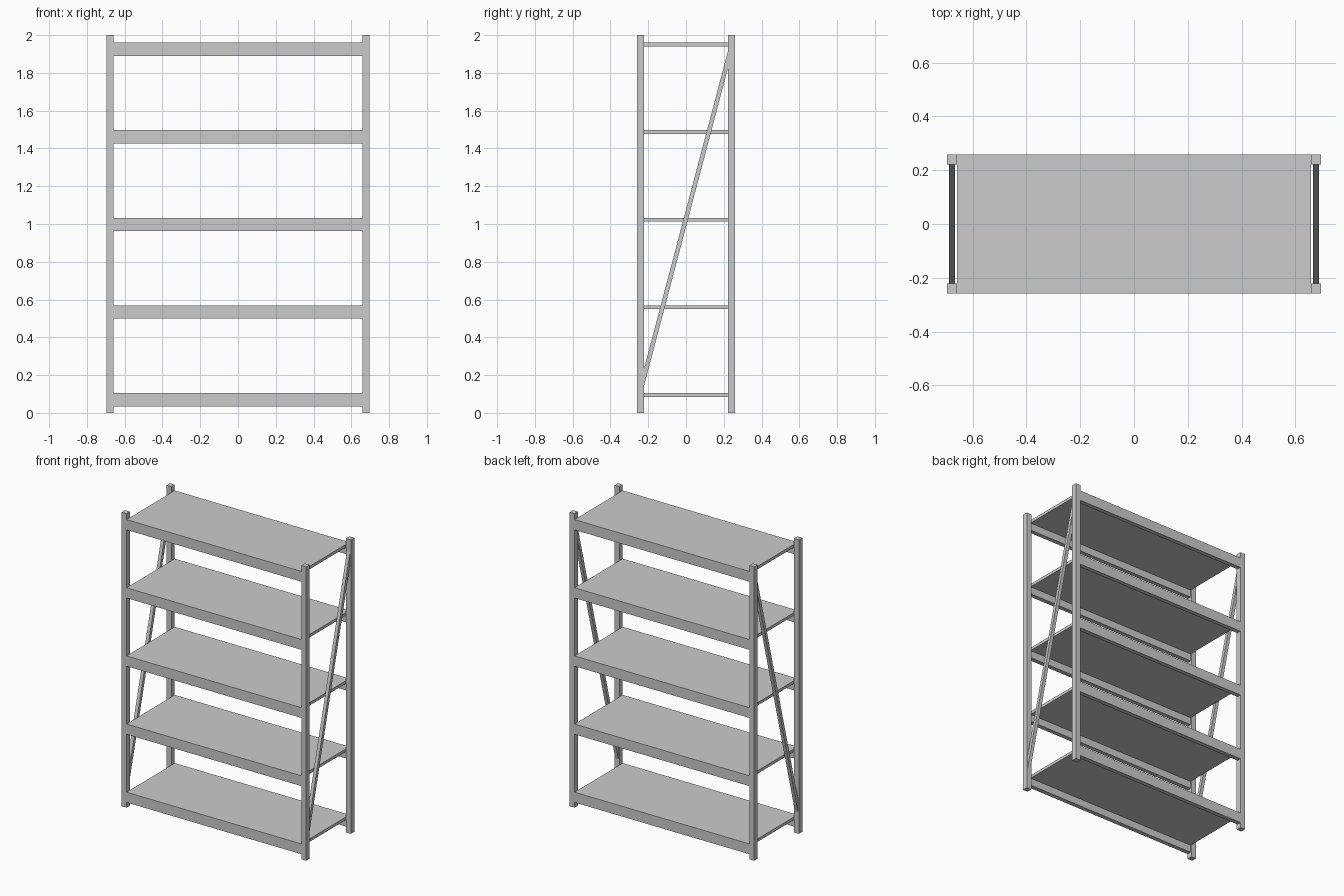
import bpy
from math import atan2, hypot

if "Cube" in bpy.data.objects:
    bpy.data.objects.remove(bpy.data.objects["Cube"])

W, D, H = 0.695, 0.259, 2.0      # half width, half depth, height
POST = 0.037                     # post section
SHELF_T, BEAM_H, BEAM_D = 0.02, 0.05, 0.03
INNER = W - POST


def box(name, center, size, rot_x=0.0):
    bpy.ops.mesh.primitive_cube_add(size=1, location=center)
    ob = bpy.context.object
    ob.name = name
    for v in ob.data.vertices:
        v.co = [c * s for c, s in zip(v.co, size)]
    ob.rotation_euler.x = rot_x
    return ob


# Four corner posts
for sx, side in ((-1, "left"), (1, "right")):
    for sy, end in ((-1, "front"), (1, "back")):
        box(f"{end}_{side}_post",
            (sx * (W - POST / 2), sy * (D - POST / 2), H / 2),
            (POST, POST, H))

# Five shelves, each with a front and back beam under its edge
for i in range(5):
    top = 0.105 + i * 0.4638
    box(f"shelf_{i + 1}", (0, 0, top - SHELF_T / 2),
        (2 * INNER, 2 * D, SHELF_T))
    for sy, end in ((-1, "front"), (1, "back")):
        box(f"{end}_beam_{i + 1}",
            (0, sy * (D - BEAM_D / 2), top - SHELF_T - BEAM_H / 2),
            (2 * INNER, BEAM_D, BEAM_H))

# Diagonal side braces, low at the front and high at the back
dy, dz = 2 * (D - POST / 2), 1.82
for sx, side in ((-1, "left"), (1, "right")):
    box(f"{side}_brace", (sx * (W - POST / 2), 0, 1.03),
        (0.023, 0.023, hypot(dy, dz)), -atan2(dy, dz))
